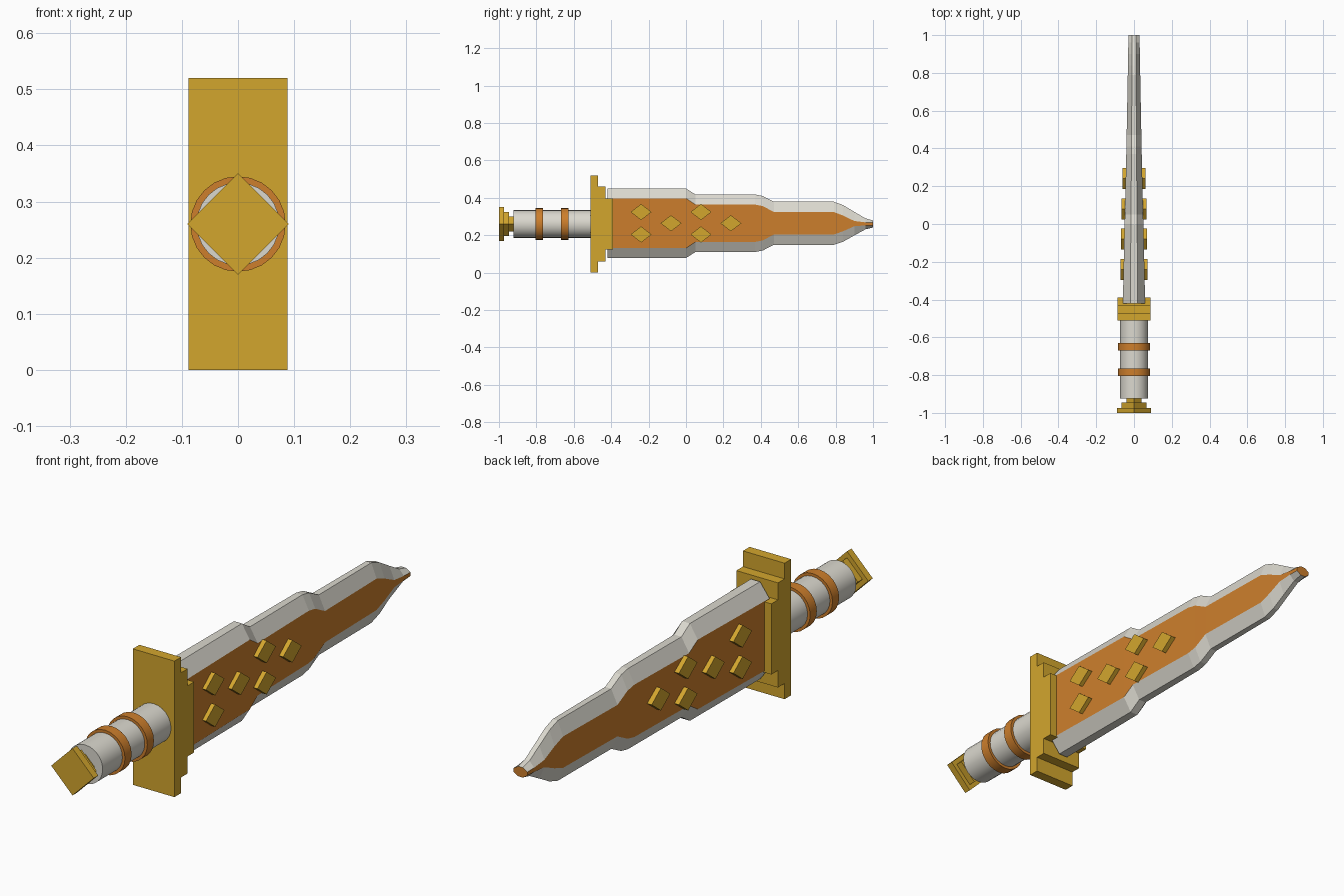
import bpy, bmesh, math
from mathutils import Matrix

if "Cube" in bpy.data.objects:
    bpy.data.objects.remove(bpy.data.objects["Cube"])

CZ = 0.26


def material(name, rgb):
    m = bpy.data.materials.new(name)
    m.diffuse_color = (*rgb, 1)
    m.use_nodes = True
    m.node_tree.nodes["Principled BSDF"].inputs["Base Color"].default_value = m.diffuse_color
    return m


GOLD = material("gold", (0.65, 0.38, 0.027))
ORANGE = material("orange", (0.61, 0.21, 0.025))
STEEL = material("pale_steel", (0.71, 0.69, 0.62))


def finish(name, bm, *mats):
    bmesh.ops.recalc_face_normals(bm, faces=bm.faces)
    me = bpy.data.meshes.new(name)
    bm.to_mesh(me)
    bm.free()
    for m in mats:
        me.materials.append(m)
    ob = bpy.data.objects.new(name, me)
    bpy.context.collection.objects.link(ob)
    return ob


def box(name, x, y0, y1, z0, z1, mat):
    bm = bmesh.new()
    bmesh.ops.create_cube(bm, size=1, matrix=Matrix.Translation((0, (y0 + y1) / 2, (z0 + z1) / 2))
                          @ Matrix.Diagonal((2 * x, y1 - y0, z1 - z0, 1)))
    return finish(name, bm, mat)


def rod(name, r, y0, y1, sides, mat, smooth=True):
    bm = bmesh.new()
    bmesh.ops.create_cone(bm, cap_ends=True, segments=sides, radius1=r, radius2=r, depth=y1 - y0,
                          matrix=Matrix.Translation((0, (y0 + y1) / 2, CZ))
                          @ Matrix.Rotation(math.pi / 2, 4, 'X'))
    ob = finish(name, bm, mat)
    if smooth:
        bpy.ops.object.select_all(action='DESELECT')
        ob.select_set(True)
        bpy.context.view_layer.objects.active = ob
        bpy.ops.object.shade_smooth_by_angle(angle=math.radians(35))
    return ob


# Pommel: three stacked diamond plates
for i, (r, y0, y1) in enumerate([(0.09, -1, -0.973), (0.065, -0.973, -0.946), (0.04, -0.946, -0.92)]):
    rod(f"pommel_plate_{i + 1}", r, y0, y1, 4, GOLD, smooth=False)

# Grip with two bands
rod("grip", 0.074, -0.923, -0.5, 24, STEEL)
for i, y in enumerate((-0.784, -0.649)):
    rod(f"grip_band_{i + 1}", 0.085, y - 0.02, y + 0.02, 24, ORANGE)

# Stepped guard
for i, (y0, y1, h) in enumerate([(-0.51, -0.47, 0.26), (-0.47, -0.43, 0.2), (-0.43, -0.39, 0.135)]):
    box(f"guard_step_{i + 1}", 0.088, y0, y1, CZ - h, CZ + h, GOLD)

# Blade: lofted octagonal sections (y, outer half height, panel half height, half thickness)
BZ = 0.264
sections = [(-0.42, 0.186, 0.133, 0.059), (0.0, 0.186, 0.133, 0.050), (0.05, 0.154, 0.1, 0.048),
            (0.37, 0.154, 0.1, 0.041), (0.41, 0.146, 0.092, 0.040), (0.47, 0.115, 0.06, 0.039),
            (0.79, 0.115, 0.06, 0.033), (0.84, 0.098, 0.042, 0.032), (0.9, 0.063, 0.014, 0.031),
            (0.96, 0.029, 0.008, 0.03), (1.0, 0.019, 0.007, 0.029)]
bm = bmesh.new()
rings = []
for y, out, inner, hx in sections:
    e = hx * 0.33
    z = BZ - 0.004 * max(0, (y - 0.8) / 0.2)
    pts = [(hx, -inner), (hx, inner), (e, out), (-e, out),
           (-hx, inner), (-hx, -inner), (-e, -out), (e, -out)]
    rings.append([bm.verts.new((px, y, z + pz)) for px, pz in pts])
for a, b in zip(rings, rings[1:]):
    for k in range(8):
        f = bm.faces.new((a[k], a[(k + 1) % 8], b[(k + 1) % 8], b[k]))
        f.material_index = 1 if k in (0, 4) else 0  # broad side panels
bm.faces.new(rings[0])
bm.faces.new(rings[-1]).material_index = 1
finish("blade", bm, STEEL, ORANGE)

# Diamond studs on both sides of the blade
studs = [(-0.24, 0.06), (-0.24, -0.06), (-0.08, 0), (0.08, 0.06), (0.08, -0.06), (0.24, 0)]
for side, s in (("right", 1), ("left", -1)):
    for i, (y, dz) in enumerate(studs):
        x_out = 0.067 - 0.02 * y
        bm = bmesh.new()
        loops = [[bm.verts.new((s * x, y + a, BZ + dz + b))
                  for a, b in ((0.056, 0), (0, 0.043), (-0.056, 0), (0, -0.043))]
                 for x in (0.03, x_out)]
        for k in range(4):
            bm.faces.new((loops[0][k], loops[0][(k + 1) % 4], loops[1][(k + 1) % 4], loops[1][k]))
        for l in loops:
            bm.faces.new(l)
        finish(f"stud_{side}_{i + 1}", bm, GOLD)
